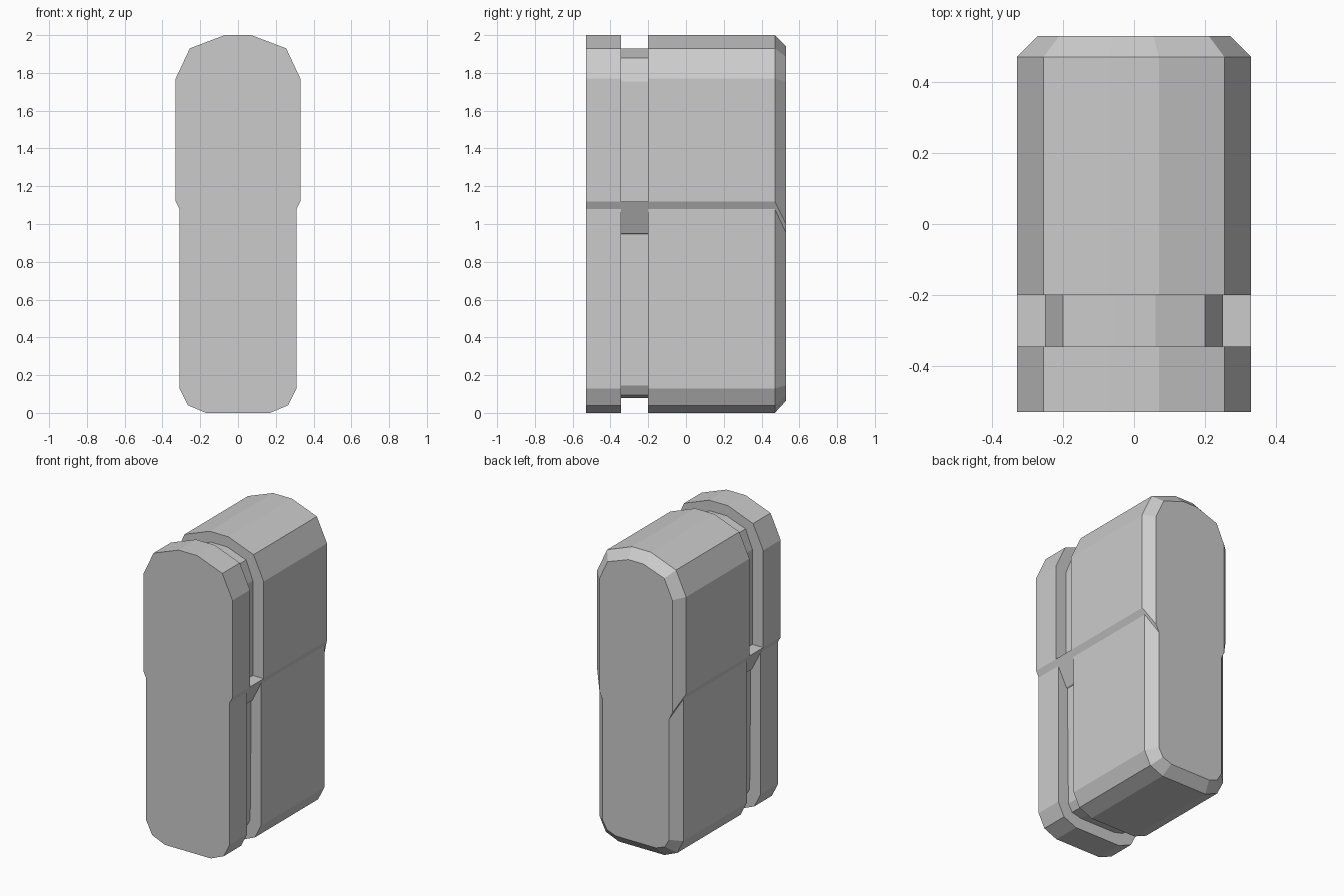
import bpy
import bmesh

if "Cube" in bpy.data.objects:
    bpy.data.objects.remove(bpy.data.objects["Cube"])

# Right-hand half profiles (x, z), top to bottom, with matching point counts.
# Repeated points open up into the shelf and slanted stop inside the groove.
outer = [(.07, 2), (.255, 1.93), (.33, 1.77), (.33, 1.12), (.33, 1.12),
         (.31, 1.08), (.31, 1.08), (.31, .13), (.265, .04), (.17, 0)]
groove = [(.06, 1.93), (.2, 1.88), (.25, 1.755), (.25, 1.12), (.33, 1.12),
          (.246, .953), (.238, .948), (.23, .145), (.2, .095), (.13, .078)]
back = [(.055, 1.94), (.21, 1.885), (.27, 1.755), (.27, 1.0), (.27, 1.0),
        (.247, .953), (.247, .953), (.247, .145), (.215, .09), (.15, .065)]

# Sections from front to back: face, groove walls and floor, body, back bevel
sections = [(-.53, outer), (-.345, outer), (-.345, groove), (-.2, groove),
            (-.2, outer), (.47, outer), (.53, back)]


def loft(name, sections):
    bm = bmesh.new()
    rings = []
    for y, half in sections:
        pts = half + [(-x, z) for x, z in reversed(half)]
        rings.append([bm.verts.new((x, y, z)) for x, z in pts])
    n = len(rings[0])
    for a, b in zip(rings, rings[1:]):
        for i in range(n):
            j = (i + 1) % n
            bm.faces.new((a[i], a[j], b[j], b[i]))
    bm.faces.new(rings[0][::-1])
    bm.faces.new(rings[-1])
    bmesh.ops.remove_doubles(bm, verts=bm.verts, dist=.0005)
    bmesh.ops.recalc_face_normals(bm, faces=bm.faces)
    mesh = bpy.data.meshes.new(name)
    bm.to_mesh(mesh)
    bm.free()
    obj = bpy.data.objects.new(name, mesh)
    bpy.context.collection.objects.link(obj)
    return obj


# Grooved case
loft("grooved_case", sections)
